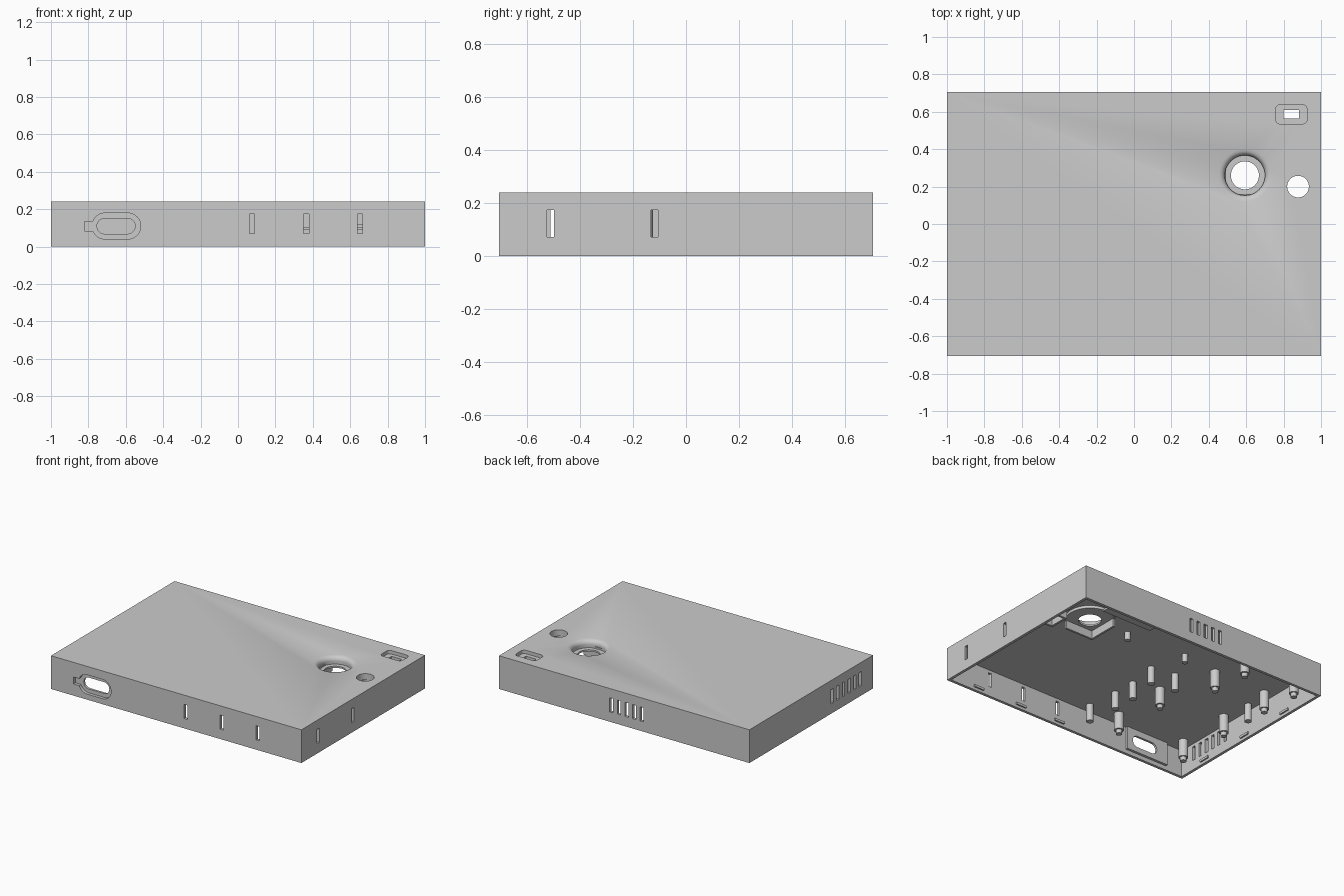
import bpy, bmesh
from math import cos, sin, pi
from mathutils import Matrix, Vector

if "Cube" in bpy.data.objects:
    bpy.data.objects.remove(bpy.data.objects["Cube"])

grey = bpy.data.materials.new("light grey plastic")
grey.use_nodes = True
COLOUR = (0.6, 0.6, 0.6, 1)
grey.diffuse_color = COLOUR
grey.node_tree.nodes["Principled BSDF"].inputs["Base Color"].default_value = COLOUR

HX, HY, HZ = 1.0, 0.705, 0.24
WALL, CEIL, SINK = 0.02, 0.194, 0.01
LENS = Vector((0.593, 0.26, 0))
BUTTON = Vector((0.877, 0.2, 0))


def finish(bm, name):
    bmesh.ops.recalc_face_normals(bm, faces=bm.faces)
    mesh = bpy.data.meshes.new(name)
    bm.to_mesh(mesh)
    bm.free()
    mesh.materials.append(grey)
    ob = bpy.data.objects.new(name, mesh)
    bpy.context.collection.objects.link(ob)
    return ob


def box(name, lo, hi, radius=0, axis=2):
    """Box between two corners, optionally rounded around one axis."""
    lo, hi = Vector(lo), Vector(hi)
    bm = bmesh.new()
    bmesh.ops.create_cube(bm, size=1)
    for v in bm.verts:
        v.co = (lo + hi) / 2 + v.co * (hi - lo)
    if radius:
        edges = [e for e in bm.edges
                 if abs((e.verts[0].co - e.verts[1].co).normalized()[axis]) > 0.9]
        bmesh.ops.bevel(bm, geom=edges, offset=radius, segments=10,
                        profile=0.5, affect='EDGES')
    return finish(bm, name)


def cylinder(name, x, y, z0, z1, r, segments=48):
    bm = bmesh.new()
    bmesh.ops.create_cone(bm, cap_ends=True, segments=segments, radius1=r, radius2=r,
                          depth=z1 - z0, matrix=Matrix.Translation((x, y, (z0 + z1) / 2)))
    return finish(bm, name)


def turned(name, x, y, profile, segments=48):
    """Solid turned around z from (radius, height) points, capped at both ends."""
    bm = bmesh.new()
    rings = [[bm.verts.new((x + r * cos(2 * pi * i / segments),
                            y + r * sin(2 * pi * i / segments), z))
              for i in range(segments)] for r, z in profile]
    for a, b in zip(rings, rings[1:]):
        for i in range(segments):
            j = (i + 1) % segments
            bm.faces.new((a[i], a[j], b[j], b[i]))
    bm.faces.new(rings[0])
    bm.faces.new(rings[-1])
    return finish(bm, name)


def boolean(target, tool, operation='DIFFERENCE'):
    mod = target.modifiers.new("cut", 'BOOLEAN')
    mod.operation, mod.object, mod.solver = operation, tool, 'EXACT'
    bpy.context.view_layer.update()
    done = bpy.data.meshes.new_from_object(
        target.evaluated_get(bpy.context.evaluated_depsgraph_get()))
    target.modifiers.clear()
    target.data = done
    bpy.data.objects.remove(tool)


# Shell, open below
shell = box("enclosure_shell", (-HX, -HY, 0), (HX, HY, HZ))
boolean(shell, box("cavity", (-HX + WALL, -HY + WALL, -0.1), (HX - WALL, HY - WALL, CEIL)))

# Lens boss under the ceiling, then the rounded mouth, seat and openings
boolean(shell, cylinder("boss", LENS.x, LENS.y, 0.175, CEIL + 0.02, 0.16), 'UNION')
FILLET = 0.033
mouth = [(0.107, 0.187)]
for i in range(8):
    t = pi / 2 * i / 7.5
    mouth.append((0.107 + FILLET * (1 - cos(t)), HZ - FILLET * (1 - sin(t))))
mouth.append((0.14, HZ + 0.001))
boolean(shell, turned("mouth", LENS.x, LENS.y, mouth))
boolean(shell, cylinder("lens_hole", LENS.x, LENS.y, 0.05, 0.3, 0.075))
boolean(shell, cylinder("button_hole", BUTTON.x, BUTTON.y, 0.1, 0.3, 0.058))
boolean(shell, box("window_recess", (0.757, 0.535, 0.215), (0.925, 0.638, 0.3), 0.025))
boolean(shell, box("window_hole", (0.8, 0.565, 0.1), (0.882, 0.61, 0.3)))

# Narrow vertical slots in all four walls
SLOT, LOW, HIGH = 0.0135, 0.071, 0.173


def slot(x, y):
    side = abs(x) > 0.9
    dx, dy = (0.1, SLOT) if side else (SLOT, 0.1)
    boolean(shell, box("slot", (x - dx, y - dy, LOW), (x + dx, y + dy, HIGH)))


for x in (0.076, 0.365, 0.652):
    slot(x, -HY)
for y in (-0.511, -0.119):
    slot(HX, y)
for i in range(5):
    slot(0.103 - 0.061 * i, HY)
for i in range(6):
    slot(-HX, -0.561 + 0.064 * i)

# Cable port: inner block, outer stadium recess, strap notch and opening
boolean(shell, box("port_block", (-0.845, -HY + 0.01, 0.03), (-0.505, -0.667, CEIL + 0.01)), 'UNION')
boolean(shell, box("port_recess", (-0.78, -0.8, 0.04), (-0.52, -0.683, 0.179), 0.0694, 1))
boolean(shell, box("strap_notch", (-0.82, -0.8, 0.084), (-0.77, -0.683, 0.134)))
boolean(shell, box("port_hole", (-0.754, -0.8, 0.068), (-0.55, -0.6, 0.15), 0.0405, 1))

parts = [shell]

# Snap ridges low on the inside of the walls
for s in (-1, 1):
    for x in (0.747, 0.39, 0.063):
        y = s * (HY - WALL)
        parts.append(box("snap_ridge", (x - 0.04, y - 0.01, 0.02), (x + 0.04, y + 0.01, 0.036)))
    for y in (0.36, -0.045, -0.45):
        x = s * (HX - WALL)
        parts.append(box("snap_ridge", (x - 0.01, y - 0.04, 0.02), (x + 0.01, y + 0.04, 0.036)))

# Shelf on the inside of the back wall
parts.append(box("back_shelf", (0.3, 0.52, 0.088), (0.7, HY - WALL + 0.005, 0.103)))

# Board posts with a narrower locating pin
for x, y in ((-0.906, -0.58), (-0.357, -0.578), (-0.9, -0.162), (-0.353, -0.157),
             (-0.904, 0.244), (-0.483, 0.247), (-0.922, 0.522), (-0.51, 0.515)):
    post = cylinder("board_post", x, y, 0.068, CEIL + SINK, 0.032, 32)
    boolean(post, cylinder("pin", x, y, 0.041, 0.1, 0.021, 32), 'UNION')
    parts.append(post)

# Plain support posts, long and short
for x, y in ((-0.139, -0.613), (-0.162, -0.382), (-0.167, -0.211), (-0.131, 0.018),
             (-0.309, 0.048), (-0.928, 0.051)):
    parts.append(cylinder("support_post", x, y, 0.07, CEIL + SINK, 0.024, 32))
for x, y in ((-0.193, 0.286), (0.278, 0.267)):
    parts.append(cylinder("short_post", x, y, 0.135, CEIL + SINK, 0.02, 32))

# Corner bracket beside the lens and an open square holder around the button
T = 0.015
for name, c, a, z, far in (("lens_bracket", LENS, 0.115, 0.118, 0.2),
                           ("button_holder", BUTTON, 0.075, 0.104, 0.06)):
    holder = box(name, (c.x - a, c.y - a, z), (c.x + a, c.y + a, CEIL + 0.005))
    boolean(holder, box("inside", (c.x - a + T, c.y - a + T, 0), (c.x + far, c.y + far, 1)))
    parts.append(holder)

# Smooth the round parts, keep the edges sharp
bpy.ops.object.select_all(action='DESELECT')
for ob in parts:
    ob.select_set(True)
bpy.context.view_layer.objects.active = shell
bpy.ops.object.shade_smooth_by_angle(angle=0.52)
